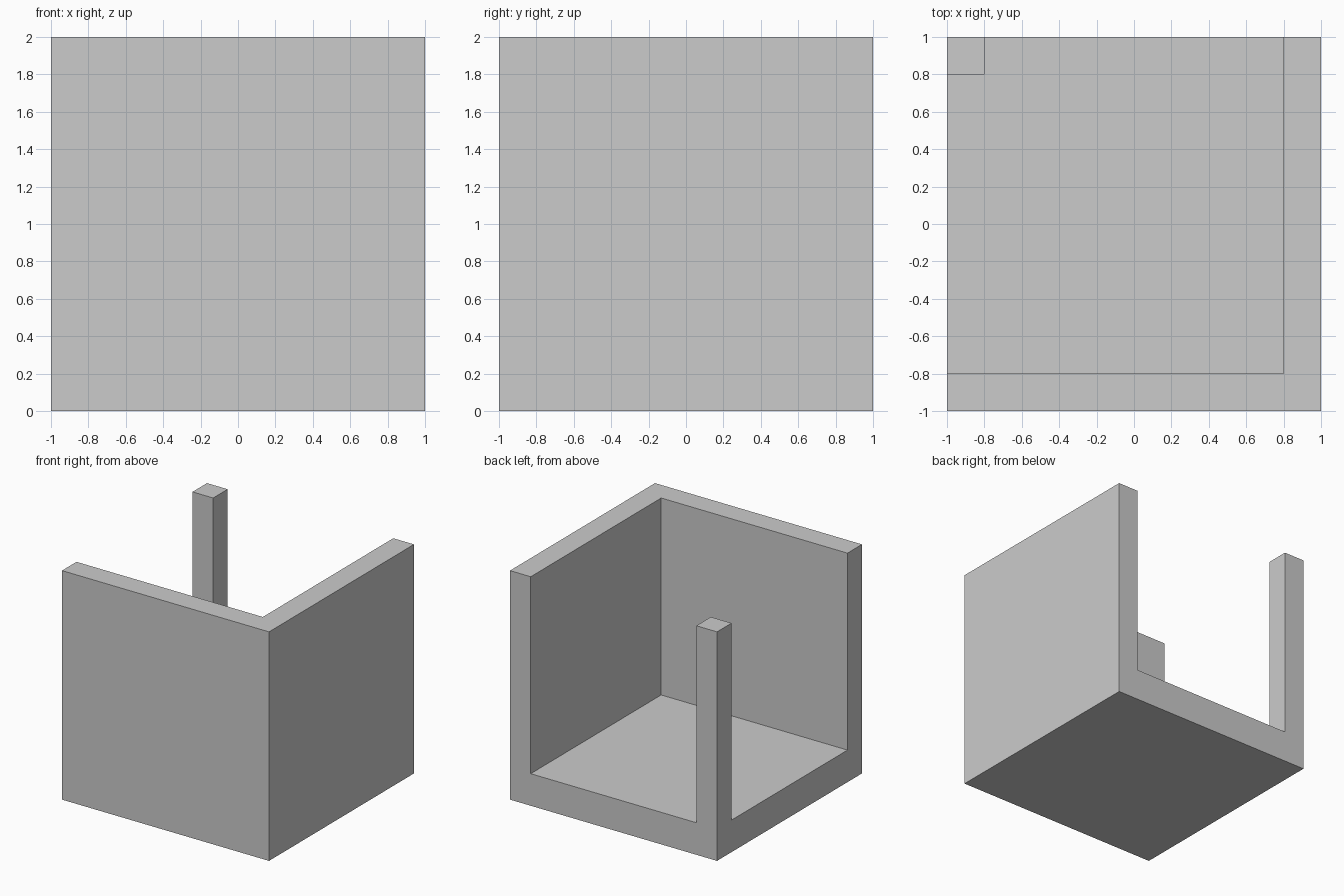
import bpy, bmesh

if "Cube" in bpy.data.objects:
    bpy.data.objects.remove(bpy.data.objects["Cube"])


def prism(name, outline, z0, z1):
    """Extrude a flat xy outline from z0 up to z1."""
    bm = bmesh.new()
    face = bm.faces.new([bm.verts.new((x, y, z0)) for x, y in outline])
    top = bmesh.ops.extrude_face_region(bm, geom=[face])["geom"]
    verts = [g for g in top if isinstance(g, bmesh.types.BMVert)]
    bmesh.ops.translate(bm, verts=verts, vec=(0, 0, z1 - z0))
    bmesh.ops.recalc_face_normals(bm, faces=bm.faces)
    mesh = bpy.data.meshes.new(name)
    bm.to_mesh(mesh)
    bm.free()
    obj = bpy.data.objects.new(name, mesh)
    bpy.context.collection.objects.link(obj)
    return obj


HALF, INNER, FAR = 1.0, 0.8, 1.5
FLOOR, HEIGHT = 0.28, 2.0

# Solid block: becomes floor, two walls and the corner post
room = prism("corner_room", [(-HALF, -HALF), (HALF, -HALF),
                             (HALF, HALF), (-HALF, HALF)], 0, HEIGHT)

# L-shaped void: opens left, back and top, leaving the back left post
void = prism("room_void", [(-FAR, -INNER), (INNER, -INNER), (INNER, FAR),
                           (-INNER, FAR), (-INNER, INNER), (-FAR, INNER)],
             FLOOR, HEIGHT + 0.5)

# Carve the void out of the block
cut = room.modifiers.new("carve_void", "BOOLEAN")
cut.operation = "DIFFERENCE"
cut.solver = "EXACT"
cut.object = void
bpy.context.view_layer.objects.active = room
bpy.ops.object.modifier_apply(modifier=cut.name)
bpy.data.objects.remove(void, do_unlink=True)
